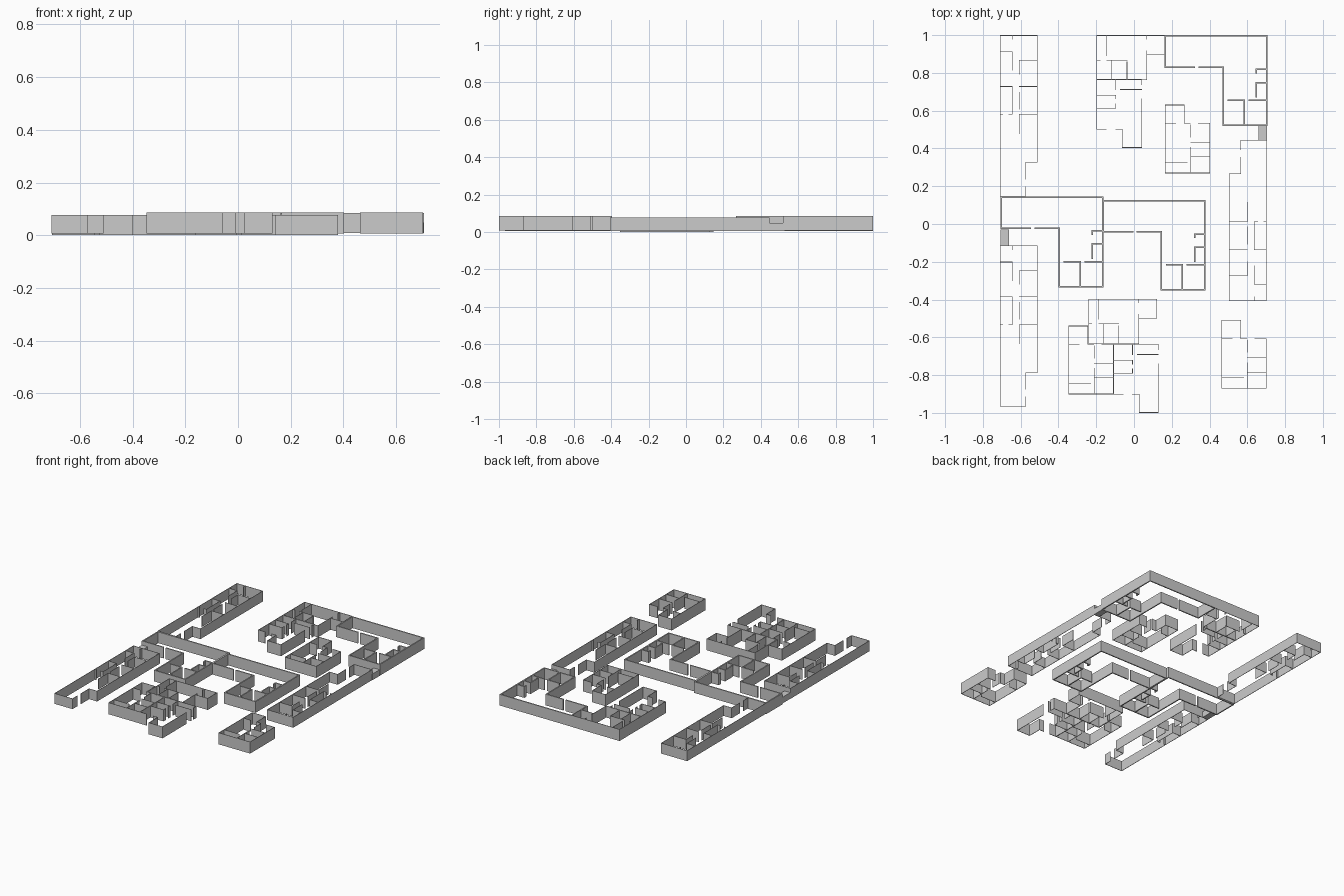
import bpy, bmesh
from mathutils import Matrix, Vector

# Wall runs per flat type: (x1, y1, x2, y2) measured from the flat's top-left corner
L_HALL = [
    (0, 0, .537, 0), (.537, 0, .537, -.473), (.307, -.473, .537, -.473),
    (.307, -.165, .307, -.473), (0, -.165, .155, -.165), (.18, -.165, .307, -.165),
    (0, 0, 0, -.165),
    (.335, -.341, .418, -.341), (.445, -.341, .537, -.341), (.418, -.341, .418, -.473),
    (.483, -.247, .483, -.322), (.483, -.247, .537, -.247),
    (.483, -.178, .537, -.178), (.483, -.178, .483, -.195),
]
STRIP = [
    (0, 0, .195, 0), (0, 0, 0, -.85), (.195, 0, .195, -.672), (.135, -.672, .195, -.672),
    (.135, -.672, .135, -.76), (.135, -.80, .135, -.85), (0, -.85, .135, -.85),
    (0, -.086, .063, -.086), (0, -.27, .063, -.27), (0, -.418, .012, -.418),
    (.045, -.418, .063, -.418), (.063, 0, .063, -.02), (.063, -.086, .063, -.185),
    (.063, -.27, .063, -.418),
    (.1, -.132, .195, -.132), (.1, -.27, .195, -.27), (.1, -.418, .195, -.418),
    (.1, -.132, .1, -.205), (.1, -.30, .1, -.39), (.1, -.418, .1, -.52),
]
WING = [
    (0, 0, .36, 0), (.36, 0, .36, -.1), (.265, -.1, .36, -.1), (.265, 0, .265, -.02),
    (.265, -.08, .265, -.235), (0, -.235, .265, -.235), (0, 0, 0, -.235),
    (.053, 0, .053, -.106), (0, -.13, .017, -.13), (.053, -.13, .16, -.13),
    (.08, -.13, .08, -.235), (.16, -.14, .16, -.235),
]
TAIL = [
    (0, 0, .237, 0), (.237, 0, .237, -.03), (.237, -.105, .237, -.362),
    (.135, -.362, .237, -.362), (.135, -.265, .135, -.362), (0, -.265, .05, -.265),
    (.1, -.265, .135, -.265), (0, 0, 0, -.265),
    (.1, 0, .1, -.055), (.125, -.055, .237, -.055), (0, -.085, .1, -.085),
    (0, -.155, .1, -.155), (.1, -.085, .1, -.105), (.1, -.13, .1, -.155),
]
COTTAGE = [
    (0, 0, .1, 0), (.1, 0, .1, -.097), (.1, -.097, .132, -.097), (.175, -.097, .235, -.097),
    (.235, -.097, .235, -.36), (0, -.36, .235, -.36), (0, 0, 0, -.36), (0, -.097, .055, -.097),
    (.135, -.197, .235, -.197), (.135, -.275, .235, -.275), (.135, -.105, .135, -.17),
    (.135, -.225, .135, -.36), (0, -.305, .115, -.305),
]


def add_box(bm, lo, hi):
    lo, hi = Vector(lo), Vector(hi)
    size = hi - lo
    bmesh.ops.create_cube(bm, size=1, matrix=Matrix.Translation((lo + hi) / 2)
                          @ Matrix.Diagonal((*size, 1)))


def finish(bm, name):
    mesh = bpy.data.meshes.new(name)
    bm.to_mesh(mesh)
    bm.free()
    bpy.context.collection.objects.link(bpy.data.objects.new(name, mesh))


def walls(name, runs, anchor, z0, z1, thick=.003, turn=1):
    """Build upright walls along the runs; turn=-1 rotates the plan by 180 degrees."""
    bm = bmesh.new()
    t = thick / 2
    ax, ay = anchor
    for x1, y1, x2, y2 in runs:
        xs = sorted((ax + turn * x1, ax + turn * x2))
        ys = sorted((ay + turn * y1, ay + turn * y2))
        add_box(bm, (xs[0] - t, ys[0] - t, z0), (xs[1] + t, ys[1] + t, z1))
    finish(bm, name)


# Thick-walled L-shaped halls
walls("hall_walls_west", L_HALL, (-.703, .142), 0, .076, .008)
walls("hall_walls_middle", L_HALL, (-.162, .124), 0, .076, .008)
walls("hall_walls_north_east", L_HALL, (.165, .996), .008, .084, .008)

# Long strip flats
walls("strip_walls_north_west", STRIP, (-.707, .998), .006, .077)
walls("strip_walls_south_west", STRIP, (-.707, -.115), .006, .077)
walls("strip_walls_east", STRIP, (.70, -.406), .006, .077, turn=-1)

# Paired wing and tail flats
walls("wing_walls_north", WING, (-.197, .998), .007, .086)
walls("wing_walls_south", WING, (-.24, -.398), .007, .086)
walls("tail_walls_north", TAIL, (-.197, .767), .007, .086)
walls("tail_walls_south", TAIL, (-.108, -.636), .007, .086)

# Small cottages
for i, anchor in enumerate([(.166, .63), (.465, -.51), (-.345, -.54)]):
    walls(f"cottage_walls_{i + 1}", COTTAGE, anchor, .007, .086)

# Solid link blocks between halls and strips
for name, x, y in [("link_block_east", .66, .441), ("link_block_west", -.707, -.113)]:
    bm = bmesh.new()
    add_box(bm, (x, y, .006), (x + .044, y + .085, .048))
    finish(bm, name)
